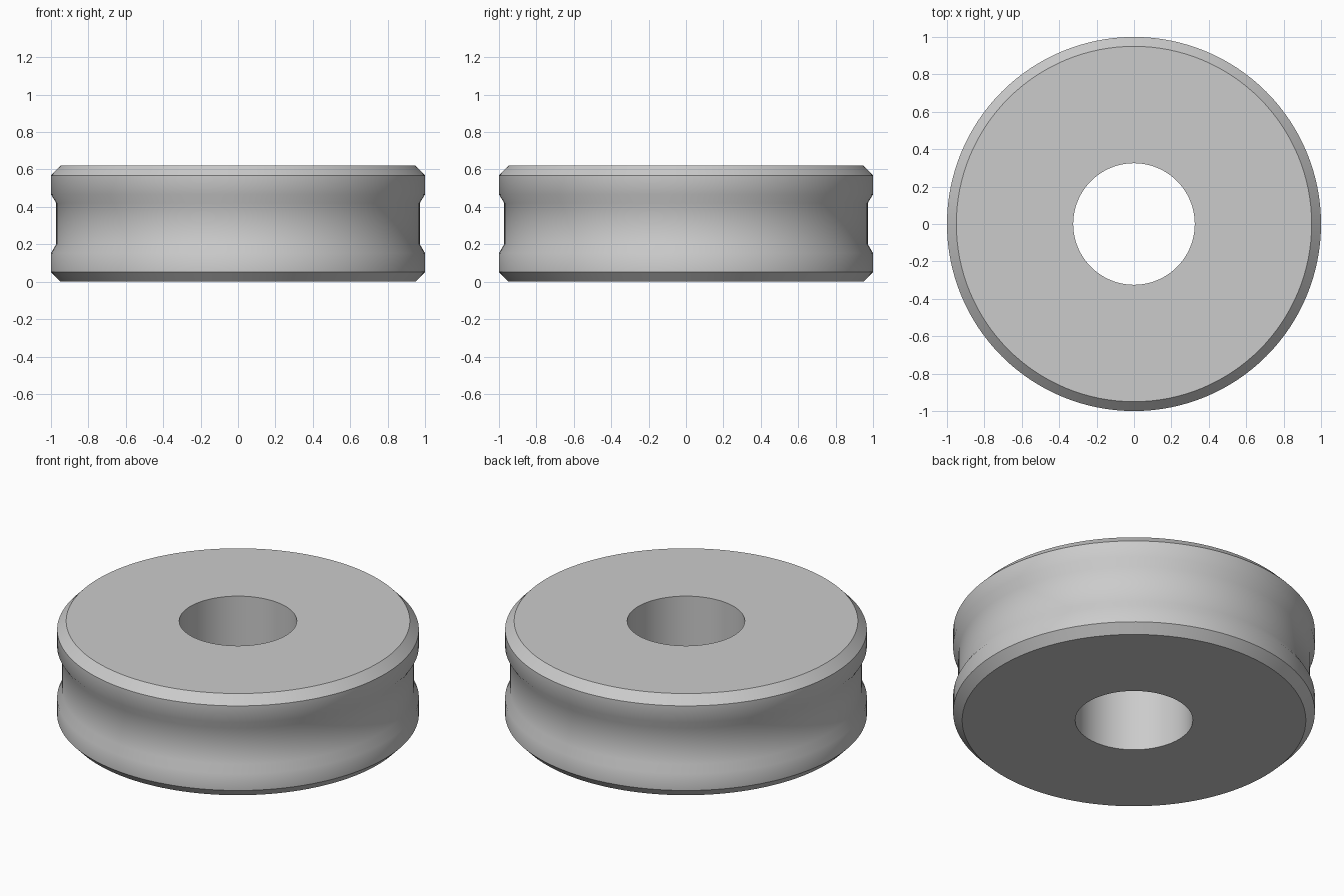
import bpy, bmesh, math

cube = bpy.data.objects.get("Cube")
if cube:
    bpy.data.objects.remove(cube, do_unlink=True)

HEIGHT = 0.62
BORE = 0.325
SEGMENTS = 128

# Grey metal
metal = bpy.data.materials.new("grey_metal")
metal.use_nodes = True
grey = (0.6, 0.6, 0.6, 1)
metal.diffuse_color = grey
metal.node_tree.nodes["Principled BSDF"].inputs["Base Color"].default_value = grey

# Lower half of the section: bore, chamfer, rim and shallow groove
lower = [(BORE, 0), (0.95, 0), (1, 0.052), (1, 0.153), (0.972, 0.2)]
profile = lower + [(r, HEIGHT - z) for r, z in reversed(lower)]

# Revolve the closed section about z
bm = bmesh.new()
verts = [bm.verts.new((r, 0, z)) for r, z in profile]
edges = [bm.edges.new((v, verts[(i + 1) % len(verts)])) for i, v in enumerate(verts)]
bmesh.ops.spin(bm, geom=verts + edges, cent=(0, 0, 0), axis=(0, 0, 1),
               angle=math.tau, steps=SEGMENTS, use_merge=True)
bmesh.ops.remove_doubles(bm, verts=bm.verts, dist=0.0001)
bmesh.ops.recalc_face_normals(bm, faces=bm.faces)

mesh = bpy.data.meshes.new("grooved_ring")
bm.to_mesh(mesh)
bm.free()
mesh.materials.append(metal)
ring = bpy.data.objects.new("grooved_ring", mesh)
bpy.context.collection.objects.link(ring)

# Smooth round the ring and groove, crisp at chamfers and bore
bpy.ops.object.select_all(action="DESELECT")
ring.select_set(True)
bpy.context.view_layer.objects.active = ring
bpy.ops.object.shade_smooth_by_angle(angle=math.radians(40))
